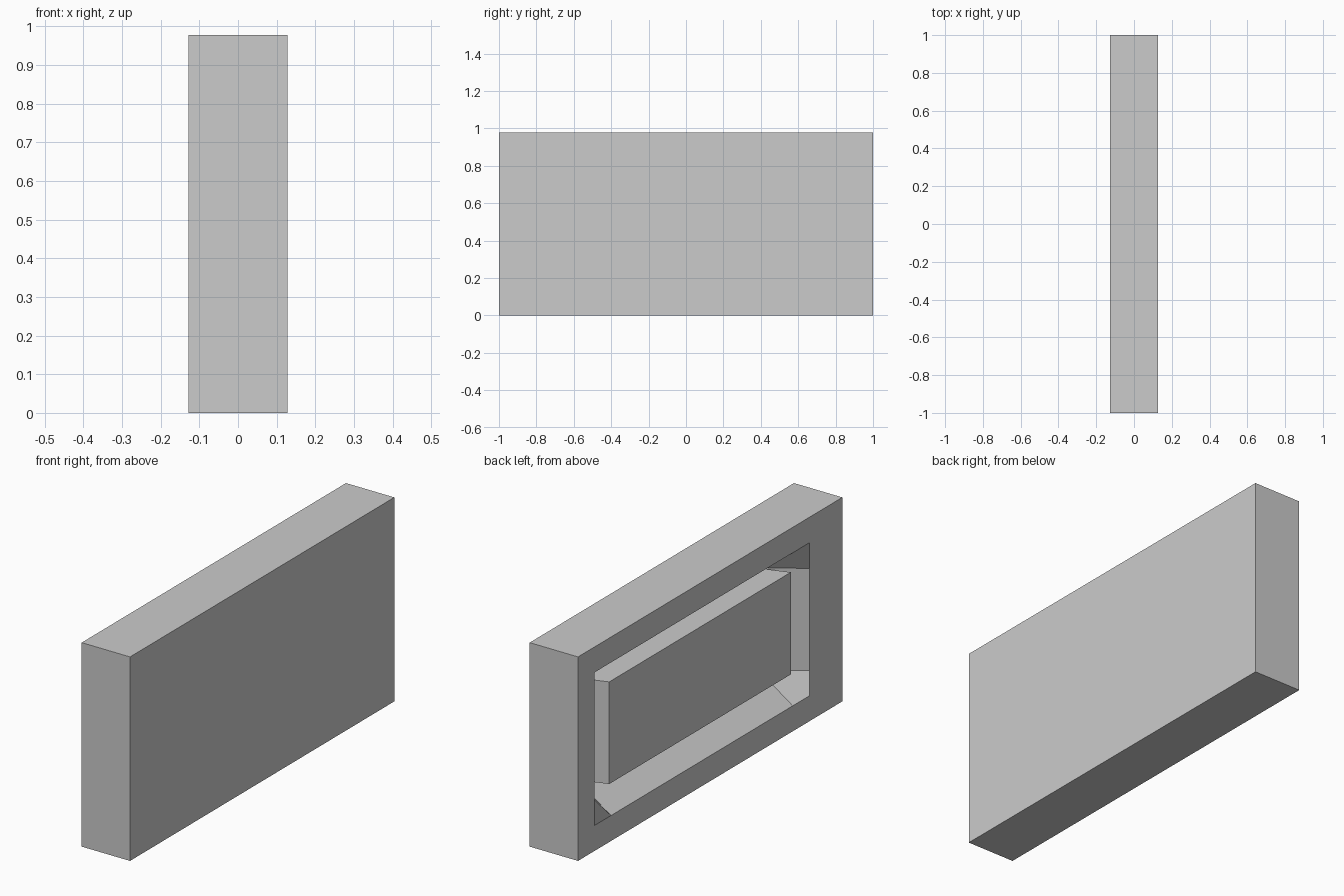
import bpy, bmesh
from mathutils import Vector

if "Cube" in bpy.data.objects:
    bpy.data.objects.remove(bpy.data.objects["Cube"])

HALF = 0.128          # half thickness of the slab
DEPTH = 0.18          # depth of the sloped recess
YS = [1, 0.875, 0.75, -0.625, -0.75, -1]
ZS = [0, 0.122, 0.244, 0.733, 0.855, 0.977]

bm = bmesh.new()

# Gridded panel face; its inner rectangle is pushed in to make the recess
def x_at(i, j):
    return -HALF + (DEPTH if i in (2, 3) and j in (2, 3) else 0)

grid = [[bm.verts.new((x_at(i, j), y, z)) for j, z in enumerate(ZS)]
        for i, y in enumerate(YS)]
center = None
for i in range(5):
    for j in range(5):
        f = bm.faces.new((grid[i + 1][j], grid[i + 1][j + 1],
                          grid[i][j + 1], grid[i][j]))
        if i == j == 2:
            center = f

# Slab sides and plain far face
rim = [e for e in bm.edges if e.is_boundary]
ext = bmesh.ops.extrude_edge_only(bm, edges=rim)["geom"]
for v in ext:
    if isinstance(v, bmesh.types.BMVert):
        v.co.x = HALF
bmesh.ops.contextual_create(
    bm, geom=[e for e in ext if isinstance(e, bmesh.types.BMEdge) and e.is_boundary])

# Raised centre block, leaning sideways, set slightly behind the panel
block = bmesh.ops.extrude_discrete_faces(bm, faces=[center])["faces"][0]
bmesh.ops.translate(bm, verts=block.verts, vec=Vector((0.042 - DEPTH, -0.046, 0)))

bmesh.ops.recalc_face_normals(bm, faces=bm.faces)
mesh = bpy.data.meshes.new("recessed_slab")
bm.to_mesh(mesh)
bm.free()
bpy.context.collection.objects.link(bpy.data.objects.new("recessed_slab", mesh))
